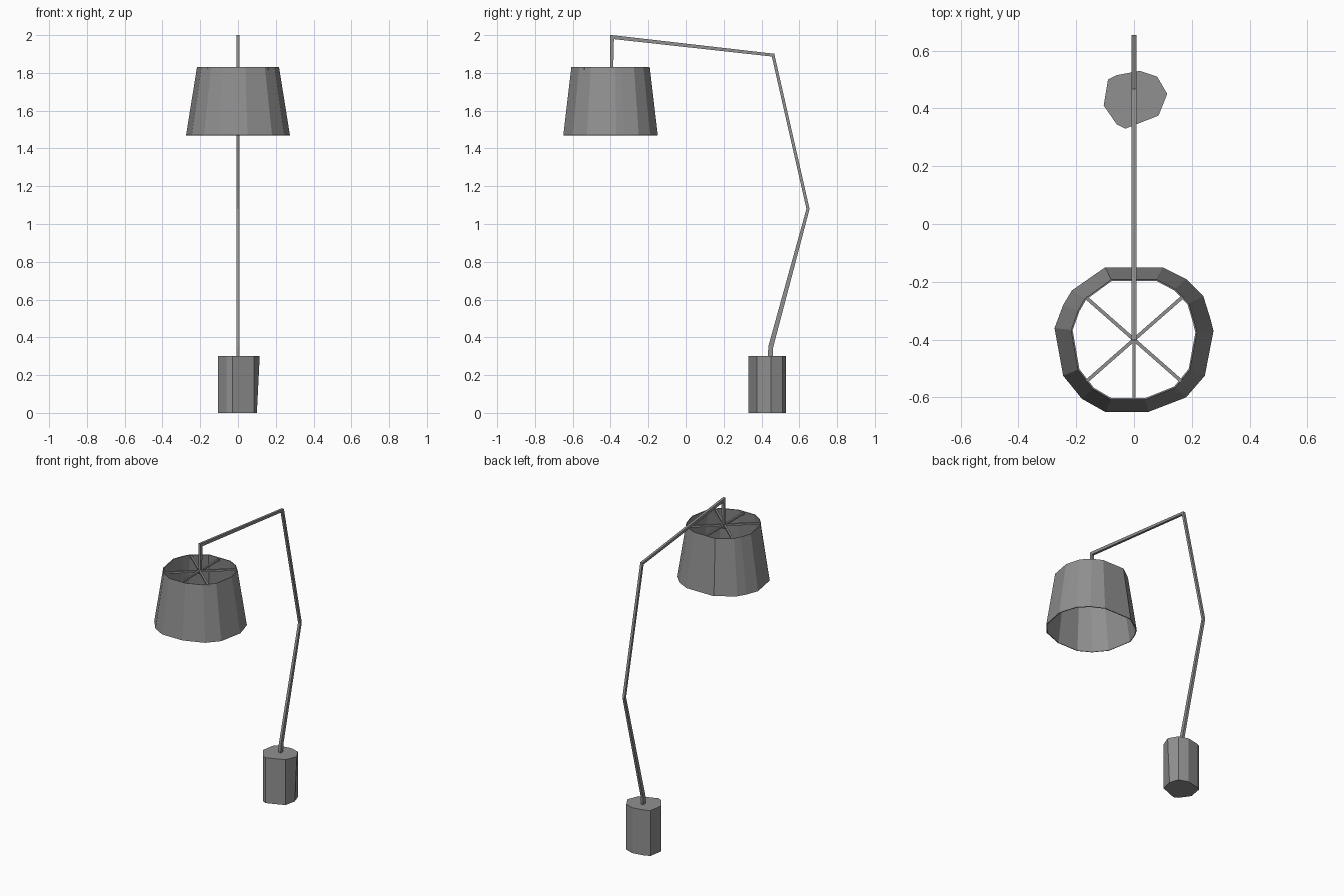
import bpy, bmesh
from mathutils import Vector

if "Cube" in bpy.data.objects:
    bpy.data.objects.remove(bpy.data.objects["Cube"])

CX, CY = 0.0, -0.4   # shade centre

# Dark grey finish for the whole lamp
dark = bpy.data.materials.new("dark_grey")
dark.diffuse_color = (.28, .28, .28, 1)
dark.use_nodes = True
dark.node_tree.nodes["Principled BSDF"].inputs["Base Color"].default_value = dark.diffuse_color


def make(name, verts, faces):
    me = bpy.data.meshes.new(name)
    me.from_pydata([tuple(v) for v in verts], [], faces)
    me.materials.append(dark)
    bm = bmesh.new()
    bm.from_mesh(me)
    bmesh.ops.recalc_face_normals(bm, faces=bm.faces)
    bm.to_mesh(me)
    bm.free()
    ob = bpy.data.objects.new(name, me)
    bpy.context.collection.objects.link(ob)
    return ob


def loft(name, rings, capped=True):
    n = len(rings[0])
    verts = [v for r in rings for v in r]
    faces = [(k * n + i, k * n + (i + 1) % n, (k + 1) * n + (i + 1) % n, (k + 1) * n + i)
             for k in range(len(rings) - 1) for i in range(n)]
    if capped:
        faces += [tuple(range(n)), tuple(range((len(rings) - 1) * n, len(rings) * n))]
    return make(name, verts, faces)


def bar(name, path, side, widths, half):
    """Square bar along a path, mitred at bends; side is normal to the path plane."""
    pts = [Vector(p) for p in path]
    side = Vector(side)
    rings = []
    for i, p in enumerate(pts):
        a = (p - pts[max(i - 1, 0)]).normalized()
        b = (pts[min(i + 1, len(pts) - 1)] - p).normalized()
        t = (a + b).normalized()
        seg = a if a.length > 0.5 else b
        off = side.cross(t).normalized() * (widths[i] / max(t.dot(seg), 0.5))
        s = side * half
        rings.append([p + off + s, p + off - s, p - off - s, p - off + s])
    return loft(name, rings)


# Faceted base block
base = [(-.03, .33), (.085, .375), (.115, .45), (.08, .51), (.02, .53),
        (-.06, .515), (-.09, .5), (-.105, .41), (-.06, .345)]
low = [(min(x, .1), y) for x, y in base]
loft("base", [[(x, y, 0) for x, y in low], [(x, y, .3) for x, y in base]])

# Bent stem: base, elbow, arm and drop to the shade
bar("stem", [(0, .447, .29), (0, .449, .35), (0, .646, 1.08), (0, .461, 1.894),
             (0, -.392, 1.99), (0, CY + .005, 1.80)],
    (1, 0, 0), [.013, .013, .008, .008, .010, .008], .008)

# Faceted open shade
rim = [(-.1, -.15), (.1, -.15), (.18, -.19), (.24, -.25), (.265, -.33), (.275, -.37),
       (.245, -.525), (.18, -.6), (.05, -.65), (-.1, -.65), (-.18, -.605),
       (-.245, -.525), (-.275, -.36), (-.245, -.28), (-.215, -.23)]
top = [(CX + (x - CX) * .79, CY + (y - CY) * .83) for x, y in rim]
shade = loft("shade", [[(x, y, 1.47) for x, y in rim], [(x, y, 1.83) for x, y in top]], False)
mod = shade.modifiers.new("wall", 'SOLIDIFY')
mod.thickness = .005
mod.offset = -1

# Wire spokes carrying the shade
for i, (dx, dy) in enumerate([(.165, .145), (-.165, .145), (0, .2)]):
    d = Vector((dx, dy, 0))
    c = Vector((CX, CY, 1.82))
    bar(f"spoke_{i + 1}", [c - d, c + d], (0, 0, 1), [.006, .006], .006)
